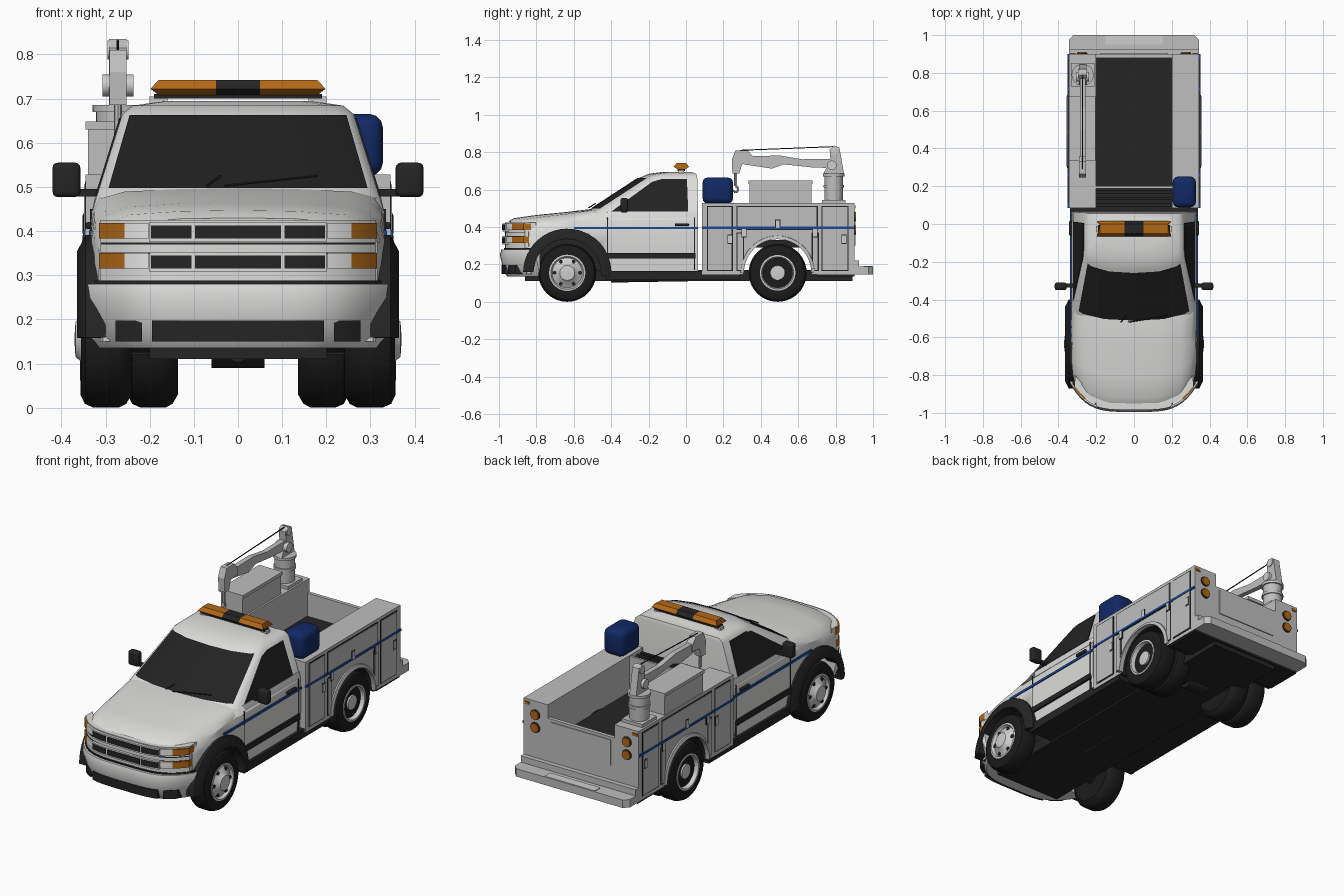
import bpy, bmesh, math
from mathutils import Vector

if "Cube" in bpy.data.objects:
    bpy.data.objects.remove(bpy.data.objects["Cube"])

def mat(name, r, g, b):
    m = bpy.data.materials.new(name)
    m.diffuse_color = (r, g, b, 1)
    m.use_nodes = True
    m.node_tree.nodes["Principled BSDF"].inputs["Base Color"].default_value = m.diffuse_color
    return m

WHITE = mat("cab white", .72, .72, .71)
GREY = mat("service body grey", .52, .52, .52)
BLACK = mat("trim black", .018, .018, .018)
TYRE = mat("tyre black", .011, .011, .011)
GLASS = mat("dark glass", .016, .016, .016)
BLUE = mat("tank blue", .006, .022, .13)
STRIPE = mat("stripe blue", .012, .07, .32)
AMBER = mat("amber lens", .45, .14, .008)
RIM = mat("rim silver", .62, .62, .62)
LENS = mat("clear lens", .85, .85, .85)

def make(name, verts, faces, mats, smooth=0, bevel=0):
    me = bpy.data.meshes.new(name)
    me.from_pydata([tuple(v) for v in verts], [], faces)
    for m in (mats if isinstance(mats, list) else [mats]):
        me.materials.append(m)
    bm = bmesh.new()
    bm.from_mesh(me)
    bmesh.ops.recalc_face_normals(bm, faces=bm.faces[:])
    if bevel:
        bmesh.ops.bevel(bm, geom=bm.edges[:], offset=bevel, segments=3, profile=.5, affect='EDGES')
    bm.to_mesh(me)
    bm.free()
    ob = bpy.data.objects.new(name, me)
    bpy.context.collection.objects.link(ob)
    if smooth:
        bpy.ops.object.select_all(action='DESELECT')
        ob.select_set(True)
        bpy.context.view_layer.objects.active = ob
        bpy.ops.object.shade_smooth_by_angle(angle=math.radians(smooth))
    return ob

def loft(name, rings, mats, smooth=0, caps=True, closed=True):
    n = len(rings[0])
    verts = [p for r in rings for p in r]
    faces = [(i*n+j, i*n+(j+1) % n, (i+1)*n+(j+1) % n, (i+1)*n+j)
             for i in range(len(rings)-1) for j in range(n if closed else n-1)]
    if caps and closed:
        faces += [tuple(range(n)), tuple(range(len(verts)-n, len(verts)))]
    return make(name, verts, faces, mats, smooth)

def box(name, x0, x1, y0, y1, z0, z1, m, bevel=0):
    v = [(x, y, z) for x in (x0, x1) for y in (y0, y1) for z in (z0, z1)]
    f = [(0, 1, 3, 2), (4, 5, 7, 6), (0, 1, 5, 4), (2, 3, 7, 6), (0, 2, 6, 4), (1, 3, 7, 5)]
    return make(name, v, f, m, 40 if bevel else 0, bevel)

def prism(name, yz, x0, x1, m):
    return loft(name, [[(x, y, z) for y, z in yz] for x in (x0, x1)], m)

def cyl(name, p0, p1, r, m, n=24, r1=None):
    p0, p1 = Vector(p0), Vector(p1)
    q = (p1-p0).to_track_quat('Z', 'Y')
    ring = lambda p, rr: [p + q @ Vector((rr*math.cos(2*math.pi*i/n), rr*math.sin(2*math.pi*i/n), 0)) for i in range(n)]
    return loft(name, [ring(p0, r), ring(p1, r if r1 is None else r1)], m, 40)

def lathe(name, prof, y, z, m, s, n=40):
    rings = [[(s*x, y+r*math.cos(2*math.pi*i/n), z+r*math.sin(2*math.pi*i/n)) for i in range(n)] for r, x in prof]
    return loft(name, rings, m, 35)

def bow(x):
    return .19*(abs(x)/.36)**4

def bowbox(name, x0, x1, z0, z1, y, depth, m, n=10):
    xs = [x0+(x1-x0)*i/n for i in range(n+1)]
    return loft(name, [[(x, y+bow(x), z0), (x, y+bow(x), z1), (x, y+depth+bow(x), z1), (x, y+depth+bow(x), z0)]
                       for x in xs], m, 30)

def cut(ob, cutter):
    md = ob.modifiers.new("cut", 'BOOLEAN')
    md.operation, md.object, md.solver = 'DIFFERENCE', cutter, 'EXACT'
    me = bpy.data.meshes.new_from_object(ob.evaluated_get(bpy.context.evaluated_depsgraph_get()))
    ob.modifiers.clear()
    ob.data = me
    bpy.data.objects.remove(cutter)

def well(s, y, r, x0, m):
    c = cyl("well_cutter", (s*x0, y, .155), (s*.5, y, .155), r, [m, BLACK], 48)
    for p in c.data.polygons:
        p.material_index = 1
    return c

def dark_bottom(ob):
    for p in ob.data.polygons:
        if p.normal.z < -.7 and p.center.z < .2:
            p.material_index = 1

FY, RY, WZ = -.635, .49, .155

# cab lower body and hood, lofted front to back
rings = []
for y, w, zt, c in [(-.95, .315, .43, 0), (-.92, .325, .447, 0), (-.8, .333, .464, 0), (-.65, .335, .479, 0),
                    (-.5, .335, .497, .3), (-.4, .333, .49, 1), (.065, .333, .49, 1)]:
    k = lambda a, b: a+(b-a)*c
    half = [(0, zt), (.4*w, zt-.002), (k(.75, .8)*w, zt-k(.01, .002)), (k(.9, .97)*w, zt-k(.028, .01)),
            (k(.97, .99)*w, zt-k(.05, .04)), (w, .375), (w, .28), (.97*w, .15), (0, .15)]
    fade = min(1, max(0, (-.6-y)/.3))
    full = half + [(-x, z) for x, z in half[-2:0:-1]]
    rings.append([(x, y+bow(x)*fade, z) for x, z in full])
body = loft("cab_body", rings, [WHITE, BLACK], 30)
dark_bottom(body)
for s in (1, -1):
    cut(body, well(s, FY, .19, .19, WHITE))

# greenhouse
def outline(w, yf, yb, z):
    h = [(0, yf), (.5*w, yf+.008), (.85*w, yf+.035), (.95*w, yf+.055), (w, yf+.085), (w, yb)]
    return [(x, y, z) for x, y in h] + [(-x, y, z) for x, y in h[:0:-1]]
lo, hi = (.332, -.59, .065, .44), (.262, -.245, .06, .665)
mix = lambda t: [a+(b-a)*t for a, b in zip(lo, hi)]
loft("cab_greenhouse", [outline(*lo), outline(*hi), outline(.238, -.2, .055, .684), outline(.17, -.13, .03, .694)], WHITE, 35)
glass = []
for t in (.24, .6, .97):
    w, yf, yb, z = mix(t)
    h = [(0, yf), (.5*w, yf+.008), (.85*w, yf+.035), (.93*w, yf+.05)]
    glass.append([(x, y-.004, z+.004) for x, y in [(-a, b) for a, b in h[:0:-1]] + h])
loft("windscreen", glass, GLASS, 30, closed=False)
for s in (1, -1):
    win = [(-.4, .482), (-.18, .642), (-.13, .656), (.005, .656), (.012, .482)]
    side = lambda z, o: s*(mix((z-.44)/.225)[0]+o)
    loft("side_window", [[(side(z, o), y, z) for y, z in win] for o in (-.004, .004)], GLASS)
    cyl("wiper", (s*.02-.05, -.52, .503), (s*.11+.07, -.485, .525), .003, BLACK, 6)

# front fascia, grille and lamps
bowbox("fascia", -.312, .312, .28, .425, -.968, .06, WHITE, 24)
bowbox("bumper_gap", -.325, .325, .272, .288, -.974, .06, BLACK, 24)
for z0, z1 in ((.383, .413), (.315, .345)):
    bowbox("grille_frame", -.2, .2, z0-.008, z1+.007, -.982, .03, WHITE, 20)
    for x0, x1 in ((-.197, -.105), (-.097, .097), (.105, .197)):
        bowbox("grille_opening", x0, x1, z0, z1, -.985, .02, BLACK)
    for s in (1, -1):
        bowbox("headlamp", s*.203, s*.257, z0, z1+.005, -.979, .03, LENS)
        bowbox("turn_lamp", s*.257, s*.315, z0, z1+.005, -.98, .04, AMBER)
for z in (.35, .372):
    bowbox("fascia_line", -.31, .31, z-.002, z+.002, -.971, .02, BLACK, 24)

# front bumper
prof = [(-.987, .28, 1), (-.995, .25, 1), (-.975, .16, .93), (-.955, .135, .9)]
xs = [.36*i/14 for i in range(-14, 15)]
loft("front_bumper", [[(x*k, y+bow(x), z) for y, z, k in prof] + [(x*.9, -.78, .135), (x, -.78, .28)] for x in xs], WHITE, 30)
bowbox("bumper_intake", -.195, .195, .15, .197, -.986, .04, BLACK, 20)
for s in (1, -1):
    bowbox("fog_lamp", s*.217, s*.277, .15, .197, -.977, .04, BLACK)

# cab sides
for s in (1, -1):
    arc = [math.radians(a) for a in range(-5, 186, 8)]
    loft("fender_flare", [[(s*x, FY+r*math.cos(a), WZ+r*math.sin(a)) for x, r in
                           ((.3, .18), (.362, .18), (.364, .2), (.345, .236), (.3, .236))] for a in arc], BLACK, 35)
    box("running_board", s*.1, s*.34, -.43, .29, .12, .166, BLACK)
    box("door_moulding", s*.32, s*.34, -.42, .05, .232, .262, BLACK)
    box("cab_stripe", s*.31, s*.3375, -.6, .065, .388, .401, STRIPE)
    for y in (-.42, .045):
        box("door_seam", s*.32, s*.335, y-.002, y+.002, .17, .45, BLACK)
    box("door_handle", s*.32, s*.345, -.06, .015, .405, .42, BLACK, .004)
    box("mirror", s*.357, s*.42, -.35, -.31, .477, .555, BLACK, .012)
    box("mirror_arm", s*.31, s*.37, -.335, -.315, .478, .495, BLACK)

# wheels: single front, dual rear
tyre = [(.09, 0), (.125, -.004), (.146, .008), (.155, .025), (.155, .08), (.146, .1), (.125, .11), (.095, .106), (.09, .09)]
for s in (1, -1):
    for y, x in ((FY, .245), (RY, .247), (RY, .14)):
        lathe("tyre", [(r, x+d) for r, d in tyre], y, WZ, TYRE, s)
    lathe("front_rim", [(.097, .3), (.097, .353), (.088, .355), (.08, .34), (.05, .356), (.04, .368), (.01, .37)], FY, WZ, RIM, s)
    lathe("rear_rim", [(.095, .3), (.095, .357), (.086, .358), (.074, .315), (.042, .31), (.038, .345), (.01, .347)], RY, WZ, RIM, s)
    lathe("rear_hub_ring", [(.055, .312), (.055, .3175), (.04, .3175), (.04, .312)], RY, WZ, BLACK, s)
    for i in range(6):
        a = i*math.pi/3
        y, z = FY+.068*math.cos(a), WZ+.068*math.sin(a)
        cyl("rim_hole", (s*.33, y, z), (s*.3505, y, z), .01, BLACK, 10)

# underside
box("chassis", -.2, .2, -.86, .89, .11, .17, BLACK)
for y in (FY, RY):
    cyl("axle", (-.3, y, WZ), (.3, y, WZ), .03, BLACK)
cyl("differential", (-.06, RY, .15), (.06, RY, .15), .06, BLACK)
cyl("drive_shaft", (0, -.4, .125), (0, RY, .14), .022, BLACK)

# service body side lockers
for s in (1, -1):
    b = box("side_locker", s*.2, s*.345, .085, .9, .145, .528, [GREY, BLACK])
    dark_bottom(b)
    cut(b, well(s, RY, .182, .19, GREY))
    arc = [math.pi*i/24 for i in range(25)]
    loft("locker_wheel_ring", [[(s*x, RY+r*math.cos(a), WZ+r*math.sin(a)) for x, r in
                                ((.335, .18), (.358, .18), (.352, .197), (.335, .2))] for a in arc], GREY, 35)
    for y0, y1, z0, z1 in ((.112, .25, .165, .512), (.27, .705, .385, .512), (.725, .87, .165, .512),
                           (.27, .31, .165, .37), (.672, .71, .165, .37)):
        box("door_gap", s*.34, s*.3465, y0, y1, z0, z1, BLACK)
        box("locker_door", s*.34, s*.349, y0+.006, y1-.006, z0+.006, z1-.006, GREY)
    for y, z in ((.235, .335), (.49, .415), (.845, .335), (.31, .37), (.69, .37)):
        box("latch_plate", s*.34, s*.3505, y-.014, y+.014, z-.025, z+.025, BLACK)
        box("latch", s*.34, s*.353, y-.01, y+.01, z-.02, z+.02, RIM)
    box("body_stripe", s*.34, s*.3515, .085, .9, .39, .402, STRIPE)
    for z in (.455, .385):
        cyl("tail_lamp_ring", (s*.275, .89, z), (s*.275, .904, z), .028, BLACK)
        cyl("tail_lamp", (s*.275, .89, z), (s*.275, .91, z), .024, AMBER)
    box("marker_lamp", s*.31, s*.338, .89, .905, .5, .515, AMBER)

# bed
box("bed_floor", -.205, .205, .09, .89, .29, .33, BLACK)
box("bed_bulkhead", -.2, .2, .188, .2, .3, .525, GREY)
for y in (.1, .135, .17):
    box("bulkhead_bar", -.2, .2, y-.009, y+.009, .485, .51, BLACK)
box("tailgate", -.2, .2, .88, .9, .17, .455, GREY)
box("tailgate_panel", -.18, .18, .895, .905, .3, .44, GREY)
box("bed_underside", -.34, .34, .7, .9, .135, .15, BLACK)
plan = [(-.345, .88), (-.345, .975), (-.32, 1), (.32, 1), (.345, .975), (.345, .88)]
loft("rear_bumper", [[(x, y, z) for x, y in plan] for z in (.145, .188)], GREY)
box("rear_bumper_riser", -.345, .345, .88, .925, .17, .222, GREY)
box("bumper_step", -.15, .15, .95, .998, .185, .192, RIM)

# fluid tank, tool chest, light bar
box("fluid_tank", .205, .328, .088, .252, .525, .665, BLUE, .03)
box("tool_chest", -.34, -.21, .34, .67, .525, .635, GREY)
box("tool_chest_lid", -.345, -.205, .335, .675, .63, .648, GREY)
for x0, x1, m in ((-.198, -.05, AMBER), (-.05, .05, BLACK), (.05, .198, AMBER)):
    e0, e1 = (.018 if x0 < -.1 else 0), (.018 if x1 > .1 else 0)
    sec = [(-.045, .708, 1), (-.066, .722, 0), (-.05, .742, 1), (0, .742, 1), (.016, .722, 0), (-.005, .708, 1)]
    loft("light_bar", [[(x0+e0*k, y, z) for y, z, k in sec], [(x1-e1*k, y, z) for y, z, k in sec]], m)
box("light_bar_base", -.19, .19, -.045, -.005, .7, .71, BLACK)
for s in (1, -1):
    box("light_bar_foot", s*.16, s*.2, -.04, -.01, .675, .705, RIM)

# crane
CX, CY = -.272, .79
box("crane_base", CX-.062, CX+.062, CY-.062, CY+.062, .525, .545, GREY)
for z0, z1, r in ((.54, .61, .05), (.61, .625, .056), (.625, .67, .05), (.67, .685, .058)):
    cyl("crane_post", (CX, CY, z0), (CX, CY, z1), r, GREY)
prism("crane_mast", [(.735, .685), (.845, .685), (.835, .74), (.82, .825), (.79, .835), (.768, .815), (.772, .76)], CX-.02, CX+.02, GREY)
prism("crane_boom", [(.8, .715), (.8, .765), (.62, .762), (.5, .782), (.31, .778), (.31, .735), (.46, .712), (.52, .735), (.68, .718)],
      CX-.014, CX+.014, GREY)
prism("crane_head", [(.36, .775), (.33, .81), (.265, .81), (.245, .76), (.248, .685), (.285, .685), (.3, .735), (.36, .74)],
      CX-.019, CX+.019, GREY)
cyl("crane_pulley", (CX-.024, CY+.005, .81), (CX+.024, CY+.005, .81), .022, RIM)
cyl("crane_pivot", (CX-.035, CY-.01, .73), (CX+.035, CY-.01, .73), .025, RIM)
cyl("crane_cable", (CX, .8, .83), (CX, .29, .81), .003, BLACK, 6)
cyl("hook_cable", (CX, .265, .69), (CX, .265, .62), .009, GREY, 8)
hook = [(.265+.014*math.cos(a), .602+.016*math.sin(a)) for a in [math.radians(90-i*36) for i in range(8)]]
for p, q in zip(hook, hook[1:]):
    cyl("hook", (CX, *p), (CX, *q), .006, GREY, 8)
